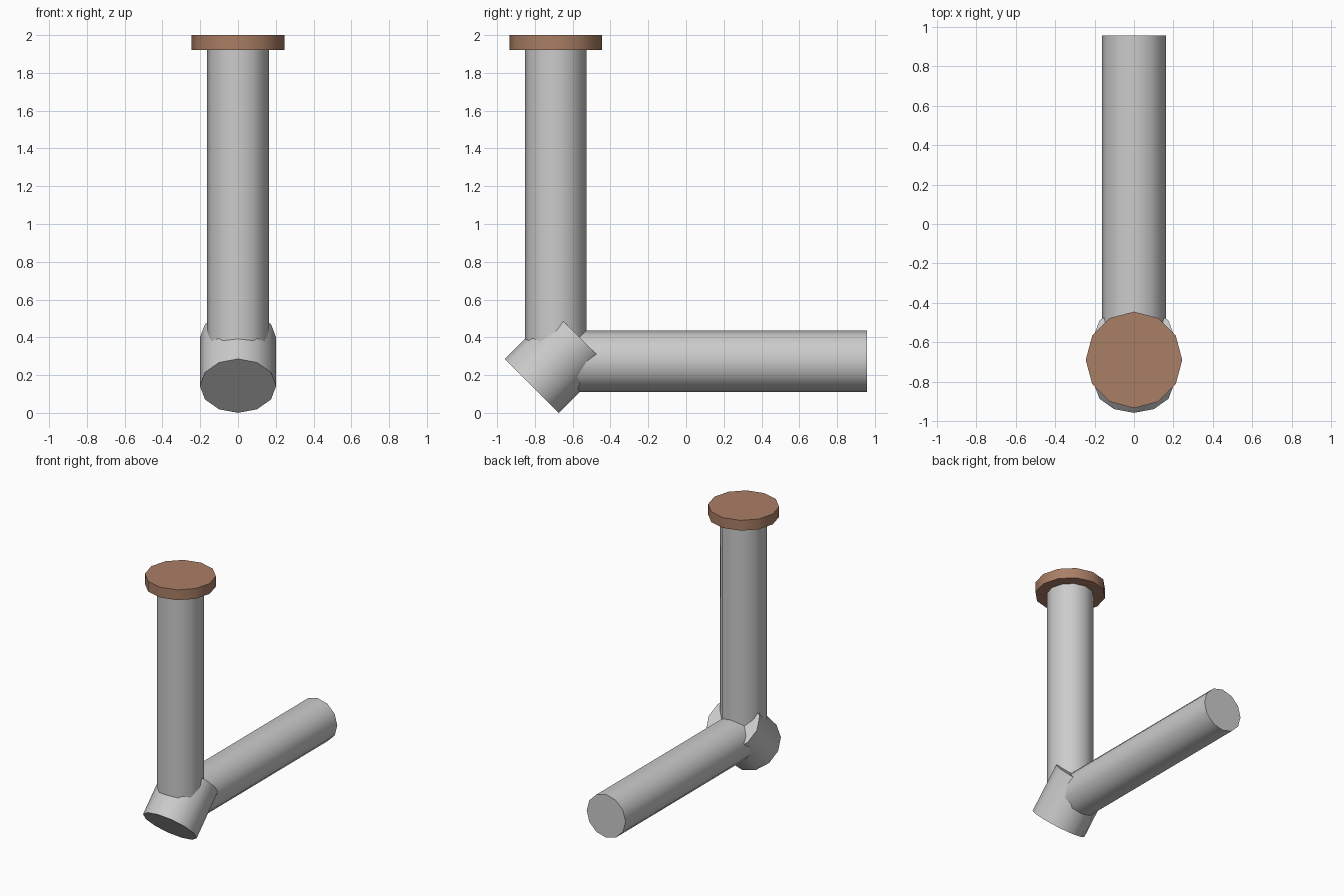
import bpy
import math
from mathutils import Vector

if "Cube" in bpy.data.objects:
    bpy.data.objects.remove(bpy.data.objects["Cube"])

SIDES = 12


def rod(name, start, end, radius):
    """Twelve-sided capped cylinder running between two points."""
    a, b = Vector(start), Vector(end)
    axis = b - a
    # tilt about x only, so the corners stay on the x axis
    tilt = math.atan2(-axis.y, axis.z)
    bpy.ops.mesh.primitive_cylinder_add(
        vertices=SIDES, radius=radius, depth=axis.length,
        location=(a + b) / 2, rotation=(tilt, 0, 0))
    obj = bpy.context.object
    obj.name = name
    bpy.ops.object.shade_smooth_by_angle(angle=math.radians(40))
    return obj


BEND = (0, -0.69, 0.273)   # where the two pipe axes meet

# Pipes
rod("upright_pipe", BEND, (0, -0.69, 1.922), 0.163)
rod("level_pipe", BEND, (0, 0.957, 0.273), 0.163)

# Slanted elbow joint covering the bend
rod("elbow_joint", (0, -0.816, 0.143), (0, -0.561, 0.398), 0.202)

# Copper-coloured cap on the upright pipe
cap = rod("end_cap", (0, -0.69, 1.922), (0, -0.69, 2.0), 0.245)
copper = bpy.data.materials.new("copper")
copper.diffuse_color = (0.40, 0.21, 0.13, 1)
copper.use_nodes = True
copper.node_tree.nodes["Principled BSDF"].inputs["Base Color"].default_value = copper.diffuse_color
cap.data.materials.append(copper)
